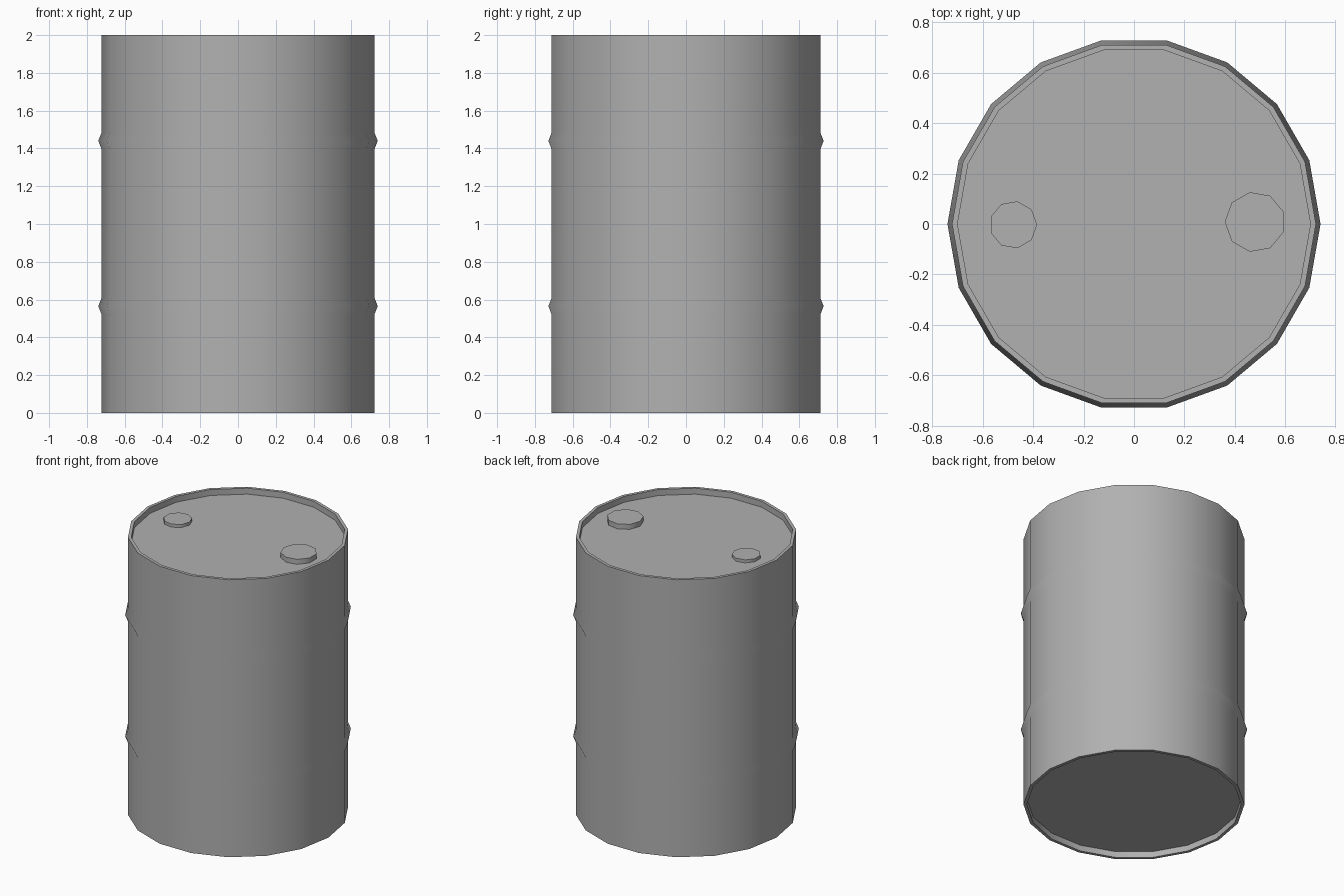
import bpy, bmesh
from math import cos, sin, pi, radians

if "Cube" in bpy.data.objects:
    bpy.data.objects.remove(bpy.data.objects["Cube"])

# Dark grey paint
steel = bpy.data.materials.new("dark_grey")
steel.diffuse_color = (0.44, 0.44, 0.44, 1)
steel.use_nodes = True
steel.node_tree.nodes["Principled BSDF"].inputs["Base Color"].default_value = steel.diffuse_color


def lathe(name, profile, sides, center=(0, 0), start=0.0):
    """Revolve an (r, z) profile and close both ends with flat faces."""
    bm = bmesh.new()
    rings = []
    for r, z in profile:
        rings.append([bm.verts.new((center[0] + r * cos(start + 2 * pi * i / sides),
                                    center[1] + r * sin(start + 2 * pi * i / sides), z))
                      for i in range(sides)])
    for a, b in zip(rings, rings[1:]):
        for i in range(sides):
            j = (i + 1) % sides
            bm.faces.new((a[i], a[j], b[j], b[i]))
    bm.faces.new(rings[0][::-1])
    bm.faces.new(rings[-1])
    bmesh.ops.recalc_face_normals(bm, faces=bm.faces[:])
    mesh = bpy.data.meshes.new(name)
    bm.to_mesh(mesh)
    bm.free()
    mesh.materials.append(steel)
    obj = bpy.data.objects.new(name, mesh)
    bpy.context.collection.objects.link(obj)
    bpy.ops.object.select_all(action='DESELECT')
    obj.select_set(True)
    bpy.context.view_layer.objects.active = obj
    bpy.ops.object.shade_smooth_by_angle(angle=radians(50))
    # Large wall faces keep straight shading, only the ribs roll over
    weighted = obj.modifiers.new("weighted_normals", 'WEIGHTED_NORMAL')
    weighted.keep_sharp = True
    weighted.weight = 100
    return obj


R, RIB, INNER = 0.722, 0.74, 0.70
RECESS = 0.043
LID = 2 - RECESS

# Barrel shell: recessed base, wall with two ribs, rim and recessed lid
profile = [(INNER, RECESS), (INNER, 0), (R, 0)]
for z in (0.565, 1.44):
    profile += [(R, z - 0.045), (RIB, z), (R, z + 0.045)]
profile += [(R, 2), (INNER, 2), (INNER, LID)]
lathe("barrel", profile, 18)

# Screw caps on the lid
lathe("small_cap", [(0.0945, LID - 0.01), (0.0945, LID + 0.022)], 9, (-0.479, -0.003))
lathe("large_cap", [(0.12, LID - 0.01), (0.12, LID + 0.036)], 9, (0.48, 0.008), pi)
